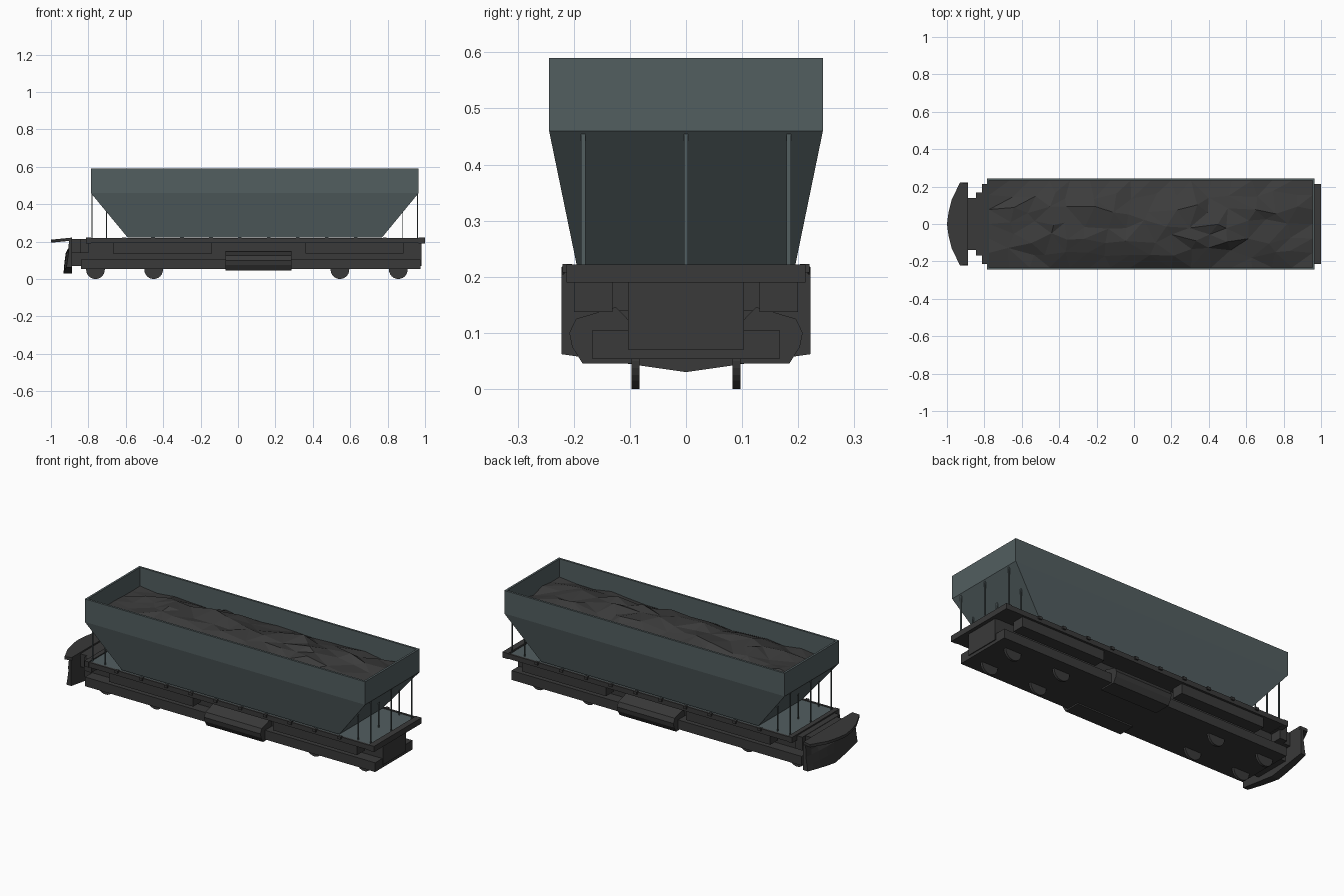
import bpy, bmesh, random
from mathutils import Vector

random.seed(7)
if "Cube" in bpy.data.objects:
    bpy.data.objects.remove(bpy.data.objects["Cube"], do_unlink=True)


def material(name, rgb):
    m = bpy.data.materials.new(name)
    m.use_nodes = True
    m.diffuse_color = (*rgb, 1)
    bsdf = m.node_tree.nodes["Principled BSDF"]
    bsdf.inputs["Base Color"].default_value = (*rgb, 1)
    bsdf.inputs["Roughness"].default_value = 0.8
    return m


BLUE = material("blue grey paint", (0.085, 0.112, 0.117))
DARK = material("dark chassis", (0.041, 0.041, 0.041))
COAL = material("coal", (0.045, 0.045, 0.045))


def finish(name, bm, mat):
    bmesh.ops.recalc_face_normals(bm, faces=bm.faces)
    me = bpy.data.meshes.new(name)
    bm.to_mesh(me)
    bm.free()
    me.materials.append(mat)
    ob = bpy.data.objects.new(name, me)
    bpy.context.collection.objects.link(ob)
    return ob


def box(name, x, y, z, mat=DARK):
    """Box from (min, max) pairs."""
    bm = bmesh.new()
    bmesh.ops.create_cube(bm, size=1)
    for v in bm.verts:
        v.co = [lim[0] if c < 0 else lim[1] for c, lim in zip(v.co, (x, y, z))]
    return finish(name, bm, mat)


def loft(name, rings, mat):
    """Skin a list of equally long closed rings and cap both ends."""
    bm = bmesh.new()
    loops = [[bm.verts.new(p) for p in r] for r in rings]
    n = len(rings[0])
    for a, b in zip(loops, loops[1:]):
        for i in range(n):
            j = (i + 1) % n
            bm.faces.new((a[i], a[j], b[j], b[i]))
    bm.faces.new(loops[0])
    bm.faces.new(loops[-1])
    return finish(name, bm, mat)


def rect(x0, x1, y, z):
    return [(x0, -y, z), (x1, -y, z), (x1, y, z), (x0, y, z)]


# Hopper: sloping funnel, upright rim and hollow inside
loft("hopper", [
    rect(-0.59, 0.77, 0.195, 0.222),
    rect(-0.787, 0.966, 0.244, 0.46),
    rect(-0.787, 0.966, 0.244, 0.59),
    rect(-0.775, 0.954, 0.232, 0.59),
    rect(-0.775, 0.954, 0.232, 0.462),
], BLUE)

# Coal heap: rough grid, low at the walls and higher along the middle
bm = bmesh.new()
bmesh.ops.create_grid(bm, x_segments=16, y_segments=6, size=1)
for v in bm.verts:
    u, w = v.co.x, v.co.y
    edge = abs(u) > 0.99 or abs(w) > 0.99
    mound = 0.075 * (1 - w * w) * (1 - u ** 4)
    bump = random.uniform(-0.004, 0.022) if edge else random.uniform(-0.018, 0.018)
    du = 0 if edge else random.uniform(-0.04, 0.04)
    dw = 0 if edge else random.uniform(-0.12, 0.12)
    v.co = (0.0895 + (u + du) * 0.8645, (w + dw) * 0.232, 0.475 + mound + bump)
bmesh.ops.triangulate(bm, faces=bm.faces)
finish("coal_load", bm, COAL)

# Deck with painted floor, rim and end beams
box("deck_frame", (-0.80, 0.985), (-0.212, 0.212), (0.192, 0.213))
box("deck_floor", (-0.79, 0.96), (-0.2, 0.2), (0.213, 0.217), BLUE)
for s, side in ((-1, "right"), (1, "left")):
    box(f"deck_rail_{side}", (-0.80, 0.985), sorted((s * 0.2, s * 0.212)), (0.2, 0.22))
box("end_beam_rear", (0.965, 1.0), (-0.213, 0.213), (0.19, 0.222))
box("end_beam_front", (-0.812, -0.785), (-0.213, 0.213), (0.19, 0.222))

# Rail clips along both deck edges
for i in range(10):
    x = -0.61 + i * 0.155
    for s in (-1, 1):
        box("rail_clip", (x - 0.01, x + 0.01), sorted((s * 0.203, s * 0.22)), (0.208, 0.223))

# Thin flat support posts under both ends of the hopper
for x, top in ((-0.78, 0.457), (-0.702, 0.36), (0.881, 0.36), (0.959, 0.457)):
    for y in (-0.183, 0, 0.183):
        box("support_post", (x - 0.0025, x + 0.0025), (y - 0.004, y + 0.004),
            (0.213, top), BLUE)

# Chassis: spine, lower beam, neck and side boxes
box("chassis_spine", (-0.89, 0.98), (-0.103, 0.103), (0.07, 0.2))
box("lower_beam", (-0.84, 0.975), (-0.167, 0.167), (0.053, 0.105))
box("neck_upper", (-0.90, -0.84), (-0.14, 0.14), (0.14, 0.213))
box("neck_step", (-0.845, -0.80), (-0.168, 0.168), (0.14, 0.215))
for s, side in ((-1, "right"), (1, "left")):
    for x0, x1, end in ((-0.667, -0.14, "front"), (0.36, 0.885, "rear")):
        box(f"side_box_{end}_{side}", (x0, x1), sorted((s * 0.131, s * 0.2)), (0.137, 0.195))

    # Faceted tank at mid length
    profile = [(0.09, 0.11), (0.125, 0.146), (0.196, 0.125), (0.208, 0.1),
               (0.203, 0.075), (0.184, 0.045), (0.09, 0.045)]
    loft(f"tank_{side}", [[(x, s * y, z) for y, z in profile] for x in (-0.067, 0.286)], DARK)

# Wheels
for x in (-0.762, -0.451, 0.545, 0.857):
    for s in (-1, 1):
        bm = bmesh.new()
        bmesh.ops.create_cone(bm, cap_ends=True, segments=24, radius1=0.05,
                              radius2=0.05, depth=0.014)
        for v in bm.verts:
            v.co = Vector((v.co.x + x, v.co.z + s * 0.09, v.co.y + 0.05))
        finish("wheel", bm, DARK)

# Plow: curved blade with a bowed, tilted shelf on top
rings = []
for t in (-1, -0.8, -0.55, -0.25, 0, 0.25, 0.55, 0.8, 1):
    y, a = t * 0.222, abs(t)
    low = 0.03 + 0.032 * a
    bow = 0.015 * a * a
    rings.append([(-0.933 + bow, y, low), (-0.928 + bow, y, 0.09), (-0.921 + bow, y, 0.14),
                  (-0.907, y, 0.165), (-0.903, y, 0.205), (-0.888, y, 0.205), (-0.888, y, low)])
loft("plow_blade", rings, DARK)

half = [(-0.888, 0.217), (-0.93, 0.222), (-0.975, 0.13), (-0.992, 0.06)]
outline = [(x, -y) for x, y in half] + [(-1.0, 0)] + half[::-1]
loft("plow_shelf", [[(x, y, z + 0.1 * (x + 1)) for x, y in outline]
                    for z in (0.194, 0.21)], DARK)
